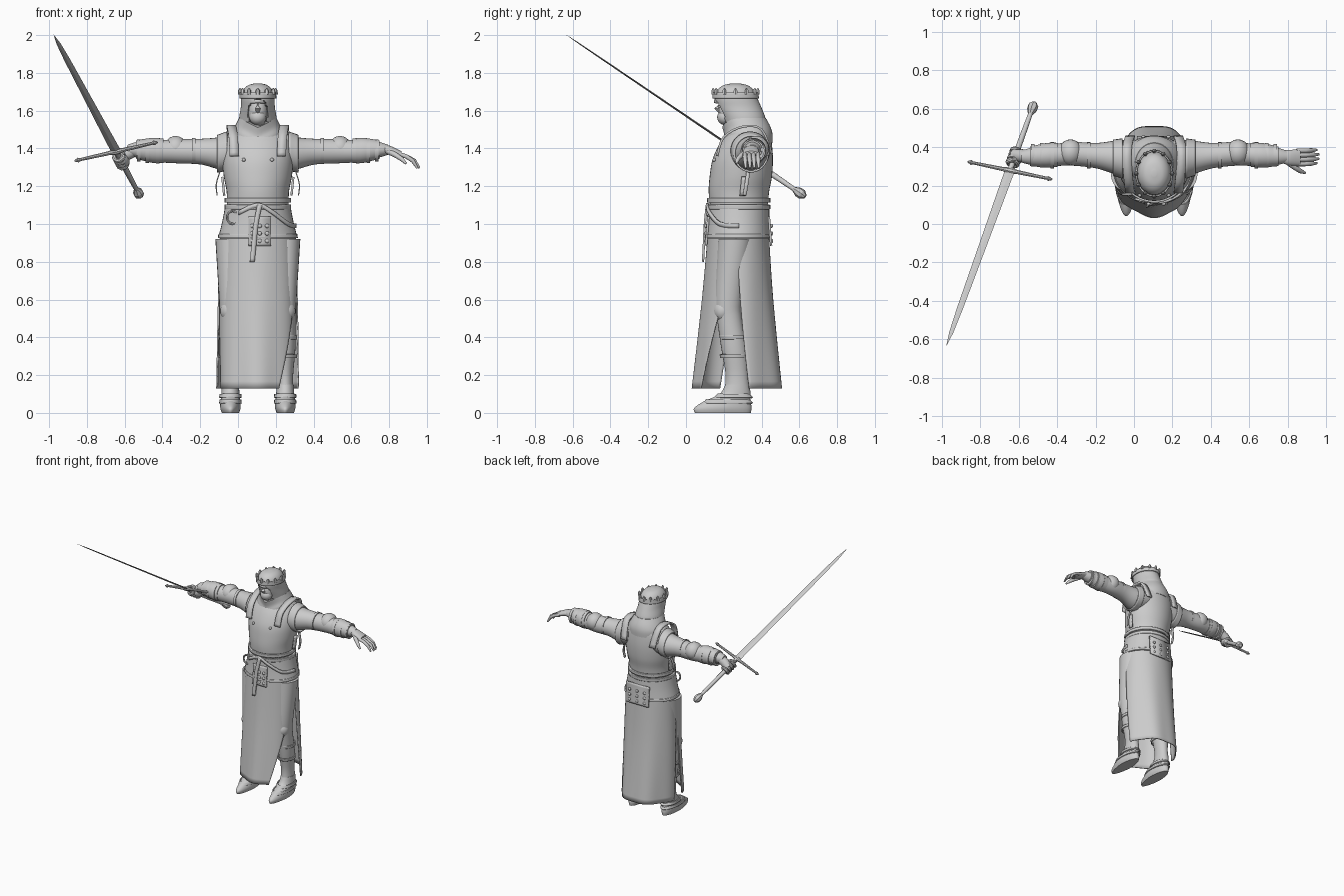
import bpy, bmesh
from math import sin, cos, pi, radians
from mathutils import Vector, Matrix

if "Cube" in bpy.data.objects:
    bpy.data.objects.remove(bpy.data.objects["Cube"])

gray = bpy.data.materials.new("plain_gray")
gray.use_nodes = True
COLOR = (0.6, 0.6, 0.6, 1)
gray.diffuse_color = COLOR
gray.node_tree.nodes["Principled BSDF"].inputs["Base Color"].default_value = COLOR

BODY = Matrix.Translation((0.105, 0, 0))      # body centre line
SIDES = (("left", 1), ("right", -1))


def finish(name, bm, matrix=BODY, thick=0, angle=40):
    bmesh.ops.recalc_face_normals(bm, faces=bm.faces)
    mesh = bpy.data.meshes.new(name)
    bm.to_mesh(mesh)
    bm.free()
    mesh.transform(matrix)
    mesh.materials.append(gray)
    for poly in mesh.polygons:
        poly.use_smooth = True
    mesh.set_sharp_from_angle(angle=radians(angle))
    obj = bpy.data.objects.new(name, mesh)
    bpy.context.collection.objects.link(obj)
    if thick:
        solid = obj.modifiers.new("thickness", 'SOLIDIFY')
        solid.thickness, solid.offset = thick, 0
    return obj


def smooth_rows(rows, steps):
    """Catmull-Rom interpolation of profile rows."""
    rows = [Vector(r) for r in rows]
    out = []
    for i in range(len(rows) - 1):
        a, b, c, d = rows[max(i - 1, 0)], rows[i], rows[i + 1], rows[min(i + 2, len(rows) - 1)]
        for k in range(steps):
            t = k / steps
            out.append(b + (c - a) * t / 2 + (a * 2 - b * 5 + c * 4 - d) * t * t / 2
                       + (b * 3 - a - c * 3 + d) * t * t * t / 2)
    return out + [rows[-1]]


def grid(bm, rings, closed, caps):
    rings = [[bm.verts.new(p) for p in ring] for ring in rings]
    n = len(rings[0])
    for low, high in zip(rings, rings[1:]):
        for i in range(n if closed else n - 1):
            j = (i + 1) % n
            bm.faces.new((low[i], low[j], high[j], high[i]))
    if caps:
        bm.faces.new(rings[0])
        bm.faces.new(rings[-1])


def loft(name, rows, n=40, steps=4, matrix=BODY, caps=True, thick=0, warp=None, x=0, angle=40):
    """Stack of ellipses: rows of height, centre y, radius x, radius y."""
    bm = bmesh.new()
    rings = [[Vector((x + rx * cos(2 * pi * i / n), cy + ry * sin(2 * pi * i / n), z)) for i in range(n)]
             for z, cy, rx, ry in smooth_rows(rows, steps)]
    grid(bm, rings, True, caps)
    if warp:
        for v in bm.verts:
            warp(v.co)
    return finish(name, bm, matrix, thick, angle)


def sleeve(name, side, rows, n=28, steps=4, caps=True):
    """Stack of ellipses along x: rows of distance, centre y, centre z, radius y, radius z."""
    bm = bmesh.new()
    rings = [[Vector((side * d, y + ry * cos(2 * pi * i / n), z + rz * sin(2 * pi * i / n))) for i in range(n)]
             for d, y, z, ry, rz in smooth_rows(rows, steps)]
    grid(bm, rings, True, caps)
    return finish(name, bm)


def rod(name, points, radii, n=10, matrix=BODY):
    points = [Vector(p) for p in points]
    rings = []
    for i, (p, r) in enumerate(zip(points, radii)):
        way = points[min(i + 1, len(points) - 1)] - points[max(i - 1, 0)]
        turn = way.to_track_quat('Z', 'Y')
        rings.append([p + turn @ Vector((r * cos(2 * pi * k / n), r * sin(2 * pi * k / n), 0)) for k in range(n)])
    bm = bmesh.new()
    grid(bm, rings, True, True)
    return finish(name, bm, matrix)


def strip(name, points, half, thick=0.012, steps=4):
    half = Vector(half)
    bm = bmesh.new()
    grid(bm, [[p - half, p + half] for p in smooth_rows(points, steps)], False, False)
    return finish(name, bm, BODY, thick)


def ball(name, place, size, matrix=BODY):
    bm = bmesh.new()
    bmesh.ops.create_uvsphere(bm, u_segments=20, v_segments=12, radius=1)
    shape = Matrix.Translation(place) @ Matrix.Diagonal((*size, 1))
    return finish(name, bm, matrix @ shape)


# Torso, breastplate and belt
loft("breastplate", [(1.08, .28, .163, .152), (1.17, .28, .165, .16), (1.25, .29, .18, .165), (1.34, .3, .188, .16),
                     (1.42, .315, .18, .14), (1.48, .33, .145, .115), (1.52, .33, .09, .09)])
loft("tunic_flare", [(1.1, .277, .166, .157), (1.01, .277, .183, .16), (.93, .277, .203, .166)], caps=False, thick=.012)
loft("tunic_hem", [(.945, .277, .203, .169), (.925, .277, .206, .171)], caps=False, thick=.012)
for z in (1.09, 1.125):
    loft("waist_belt", [(z - .012, .279, .17, .161), (z + .012, .279, .17, .162)], caps=False, thick=.012)
strip("belt_tail", [(.01, .11, 1.1), (-.01, .1, 1.0), (-.02, .095, .9), (-.03, .09, .8)], (.013, 0, 0))
strip("slung_belt", [(-.1, .13, 1.06), (0, .112, 1.1), (.08, .123, 1.06), (.16, .18, 1.0), (.2, .28, .99)], (0, 0, .012))
rod("hip_ring", [(-.135 + .028 * cos(a * pi / 8), .155, 1.035 + .034 * sin(a * pi / 8)) for a in range(17)], [.007] * 17, 6)

# Studded plates, front and back
for label, y, out in (("front", .112, -1), ("back", .445, 1)):
    width = .06 if out < 0 else .1
    strip(label + "_plate", [(.01, y - out * .006, 1.04), (.01, y, .96), (.01, y + out * .006, .885)], (width, 0, 0))
    for col in (-1, 0, 1):
        for row in range(3):
            ball(label + "_stud", (.01 + col * width * .65, y + out * .008, .91 + row * .04), (.011, .008, .011))


# Skirt panels with open sides
def panel(name, top, bottom):
    rings = []
    for z, cy, rx, ry in smooth_rows([(.95, .277, .196, .158), (.6, .275, .207, .185), (.13, .275, .214, .235)], 8):
        drop = (.95 - z) / .82
        ring = []
        for k in range(41):
            spans = [radians(e[0] + (e[1] - e[0]) * k / 40) for e in (top, bottom)]
            a = spans[0] + (spans[1] - spans[0]) * drop
            fold = 1 + .025 * drop * sin(a * 7)
            ring.append(Vector((rx * fold * cos(a), cy + ry * fold * sin(a), z)))
        rings.append(ring)
    bm = bmesh.new()
    grid(bm, rings, False, False)
    finish(name, bm, BODY, .008)


panel("front_skirt", (178, 358), (204, 302))
panel("back_skirt", (-4, 184), (14, 172))

# Legs and pointed boots
for label, s in SIDES:
    x = s * .145
    loft(label + "_leg", [(.1, .27, .045, .07), (.2, .27, .042, .06), (.34, .255, .054, .068), (.5, .23, .055, .066),
                          (.6, .225, .06, .072), (.92, .26, .08, .09)], n=24, x=x)

    def pinch(co, x=x):
        if co.y < .2:
            co.x = x + (co.x - x) * (1 - (.2 - co.y) * 1.5)
    loft(label + "_boot", [(0, .195, .046, .148), (.025, .195, .054, .152), (.06, .218, .053, .125),
                           (.1, .26, .048, .082), (.15, .272, .045, .064)], n=32, x=x, warp=pinch)
    for z, cy, ry in ((.06, .222, .124), (.09, .252, .093)):
        loft(label + "_boot_band", [(z - .01, cy, .056, ry + .006), (z + .01, cy, .054, ry - .012)], n=24, x=x, caps=False, thick=.008)
    ball(label + "_knee_guard", (x, .195, .54), (.055, .05, .06))
    for z in (.3, .4):
        loft(label + "_shin_strap", [(z - .01, .255, .059, .07), (z + .01, .252, .06, .072)], n=24, x=x, caps=False, thick=.006)


# Hood, face and crown
def face_hole(co):
    if co.y < .27 and (co.x / .05) ** 2 + ((co.z - 1.59) / .068) ** 2 < 1:
        co.y += .05


loft("hood", [(1.54, .31, .1, .112), (1.57, .302, .098, .116), (1.62, .28, .09, .118), (1.67, .264, .088, .112),
              (1.71, .262, .076, .095), (1.735, .262, .05, .062), (1.745, .262, .012, .015)], n=64, steps=6, warp=face_hole)


def cowl_dip(co):
    if co.y < .3:
        co.z -= .05 * max(0, 1 - abs(co.x) / .1) * min(1, (.3 - co.y) / .08)


loft("cowl", [(1.43, .33, .142, .128), (1.475, .328, .14, .13), (1.515, .325, .122, .122), (1.56, .308, .1, .115)], warp=cowl_dip)
ball("face", (0, .235, 1.595), (.052, .062, .085))
rod("nose", [(0, .18, 1.64), (0, .162, 1.612), (0, .18, 1.595)], [.008, .014, .01])
ball("mask", (0, .21, 1.565), (.045, .045, .042))
strip("brow", [(-.05, .19, 1.645), (0, .155, 1.65), (.05, .19, 1.645)], (0, 0, .01))
loft("crown_band", [(1.665, .263, .094, .119), (1.695, .262, .093, .117)], caps=False, thick=.008)
for k in range(12):
    a = k * pi / 6
    spot = Vector((.094 * cos(a), .262 + .118 * sin(a), 1.685))
    rod("crown_point", [spot, spot + Vector((0, 0, .022)), spot + Vector((0, 0, .035))], [.012, .011, .002], 6)

# Arms with guards and straps
for label, s in SIDES:
    sleeve(label + "_arm", s, [(.1, .34, 1.4, .1, .1), (.19, .345, 1.375, .09, .088), (.3, .355, 1.383, .066, .068),
                               (.42, .365, 1.385, .062, .064), (.5, .36, 1.385, .058, .06), (.56, .356, 1.388, .058, .06),
                               (.64, .352, 1.393, .045, .042), (.69, .35, 1.393, .03, .026)])
    sleeve(label + "_armhole", s, [(.165, .34, 1.385, .105, .105), (.215, .345, 1.372, .093, .1)], caps=False).modifiers.new("thickness", 'SOLIDIFY').thickness = .01
    sleeve(label + "_bracer", s, [(.5, .36, 1.387, .062, .065), (.56, .357, 1.39, .064, .066), (.645, .352, 1.394, .05, .048)])
    for d in (.34, .53, .585, .63):
        r = .068 - max(0, d - .56) * .14
        sleeve(label + "_arm_strap", s, [(d - .009, .357, 1.388, r, r), (d + .009, .357, 1.388, r, r)], steps=1)
    ball(label + "_elbow_guard", (s * .435, .372, 1.4), (.062, .068, .066))
    strip(label + "_shoulder_strap", [(s * .125, .165, 1.36), (s * .13, .2, 1.46), (s * .14, .3, 1.515), (s * .14, .4, 1.5), (s * .125, .455, 1.37)], (.024, 0, 0))
    strip(label + "_loose_strap", [(s * .2, .33, 1.28), (s * .22, .32, 1.21), (s * .215, .31, 1.15)], (0, .01, 0), .006)
    strip(label + "_side_strap", [(s * .178, .3, 1.15), (s * .188, .31, 1.25)], (0, .016, 0))
    ball(label + "_chest_stud", (s * .075, .15, 1.34), (.01, .01, .01))

# Open left hand
sleeve("left_palm", 1, [(.66, .35, 1.393, .03, .024), (.7, .345, 1.39, .04, .024), (.76, .345, 1.368, .042, .018)])
for k in range(4):
    y, reach = .312 + k * .023, .01 * (k in (1, 2))
    rod("left_finger", [(.74, y, 1.372), (.785, y, 1.358), (.82 + reach, y + .002, 1.335), (.845 + reach, y + .004, 1.295)],
        [.012, .012, .011, .006])
rod("left_thumb", [(.69, .325, 1.385), (.73, .295, 1.365), (.76, .275, 1.345), (.785, .265, 1.32)], [.016, .014, .012, .006])

# Sword in its own frame: z runs to the tip, x along the guard
axis = Vector((-.46, -1.27, .86)).normalized()
cross = Vector((.44, -.085, .095))
cross = (cross - axis * cross.dot(axis)).normalized()
frame = Matrix((cross, axis.cross(cross), axis)).transposed().to_4x4()
sword = Matrix.Translation((-.645, .278, 1.384)) @ frame
loft("sword_blade", [(0, 0, .026, .006), (.9, 0, .016, .004), (1.06, 0, .011, .003), (1.15, 0, .0005, .0005)],
     n=4, steps=1, matrix=sword, angle=10)
rod("sword_guard", [(d / 100, 0, 0) for d in (-23, -21, -20, -4, 0, 4, 20, 21, 23)],
    [.004, .013, .008, .011, .018, .011, .008, .013, .004], 8, sword)
loft("sword_grip", [(-.38, 0, .012, .012), (-.2, 0, .015, .015), (0, 0, .014, .014)], n=12, matrix=sword)
loft("sword_pommel", [(-.445, 0, .012, .012), (-.425, 0, .027, .027), (-.4, 0, .027, .027), (-.37, 0, .013, .013)],
     n=8, steps=1, matrix=sword, angle=20)

# Right hand closed on the grip
rod("right_wrist", [(-.545, .352, 1.393), (-.59, .355, 1.37), (-.625, .36, 1.34)], [.035, .034, .03], 14, Matrix())
ball("right_palm", (.012, 0, -.09), (.032, .032, .05), sword)
for k in range(4):
    z = -.05 - k * .024
    rod("right_finger", [(.026 * cos(a * pi / 5), .028 * sin(a * pi / 5), z) for a in range(11)], [.012] * 11, 8, sword)
rod("right_thumb", [(.03, .02, -.07), (.0, .034, -.045), (-.028, .022, -.03)], [.014, .013, .008], 8, sword)
